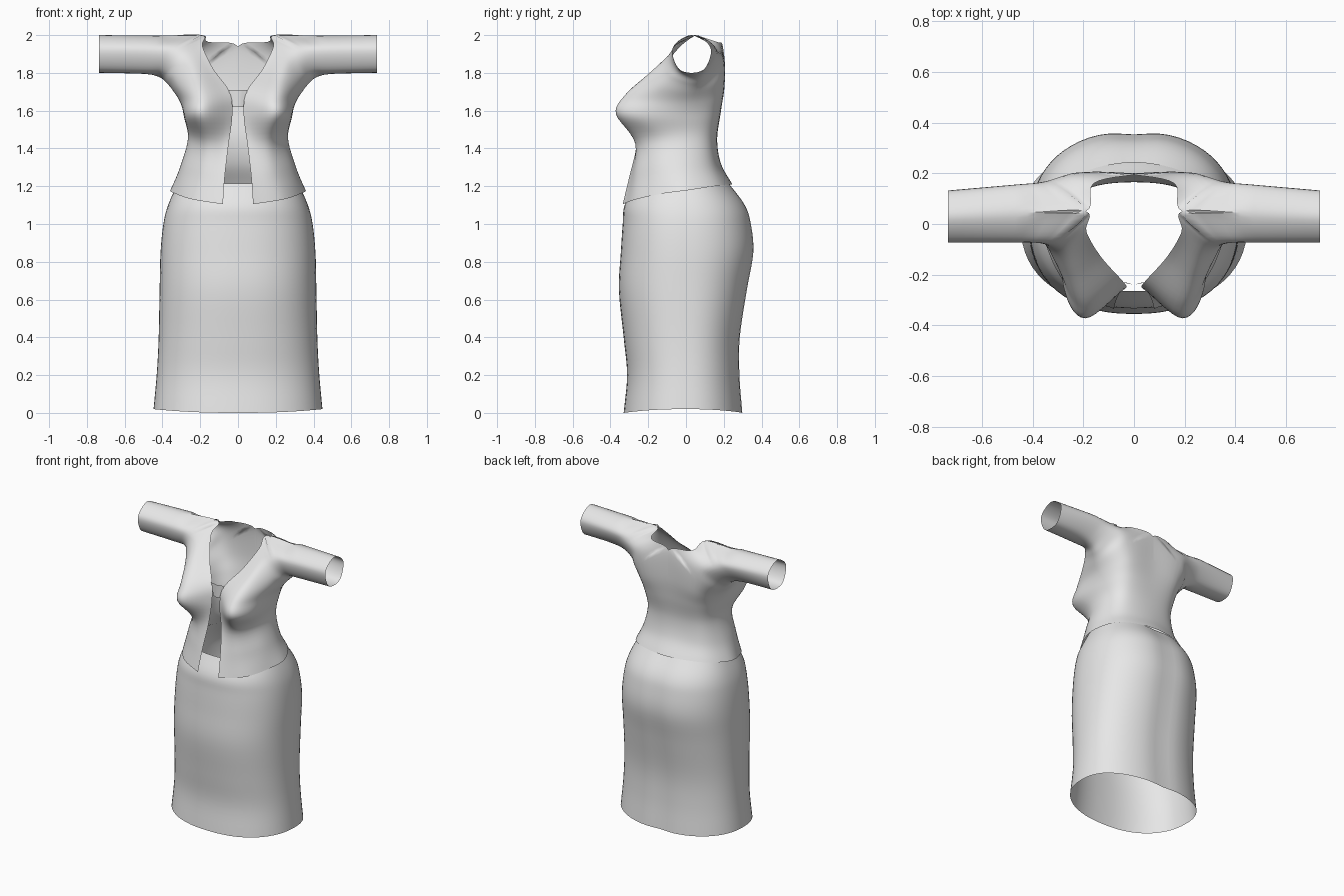
import bpy
import bmesh
import math
from mathutils import Vector

cube = bpy.data.objects.get("Cube")
if cube:
    bpy.data.objects.remove(cube, do_unlink=True)

cloth = bpy.data.materials.new("light_grey_cloth")
cloth.use_nodes = True
cloth.diffuse_color = (0.8, 0.8, 0.8, 1)
cloth.node_tree.nodes["Principled BSDF"].inputs["Base Color"].default_value = (0.8, 0.8, 0.8, 1)


def spline_point(a, b, c, d, t):
    """Smooth curve point between b and c."""
    return 0.5 * (2 * b + (c - a) * t + (2 * a - 5 * b + 4 * c - d) * t ** 2
                  + (3 * b - a - 3 * c + d) * t ** 3)


def smooth_line(points, steps, before=None, after=None):
    """Refine a line of points; the end neighbours set the end tangents."""
    points = [Vector(p) for p in points]
    before = before or 2 * points[0] - points[1]
    after = after or 2 * points[-1] - points[-2]
    padded = [before] + points + [after]
    result = [spline_point(*padded[i:i + 4], s / steps)
              for i in range(len(points) - 1) for s in range(steps)]
    return result + [points[-1]]


def sheet(name, rows, closed=False):
    """Join rows of points into one smooth sheet object."""
    bm = bmesh.new()
    grid = [[bm.verts.new(p) for p in row] for row in rows]
    for low, high in zip(grid, grid[1:]):
        count = len(low)
        for i in range(count if closed else count - 1):
            j = (i + 1) % count
            bm.faces.new((low[i], low[j], high[j], high[i]))
    bmesh.ops.remove_doubles(bm, verts=bm.verts, dist=0.0005)
    bmesh.ops.recalc_face_normals(bm, faces=bm.faces)
    for face in bm.faces:
        face.smooth = True
    mesh = bpy.data.meshes.new(name)
    bm.to_mesh(mesh)
    bm.free()
    mesh.materials.append(cloth)
    obj = bpy.data.objects.new(name, mesh)
    bpy.context.collection.objects.link(obj)
    return obj


# Jacket half: guide lines running from the hem, over the chest, to the cuff
front_edge = [(.08, -.335, 1.105), (.07, -.3, 1.25), (.05, -.26, 1.42), (.03, -.25, 1.58),
              (.045, -.225, 1.7), (.13, -.13, 1.82), (.188, -.03, 1.94), (.19, .05, 2),
              (.42, .045, 1.997), (.735, .03, 2)]
bust_line = [(.24, -.265, 1.13), (.2, -.255, 1.27), (.17, -.26, 1.43), (.19, -.37, 1.58),
             (.2, -.325, 1.68), (.24, -.2, 1.79), (.28, -.11, 1.87), (.33, -.075, 1.92),
             (.45, -.07, 1.93), (.735, -.07, 1.932)]
outer_bust = [(.33, -.13, 1.16), (.29, -.13, 1.3), (.25, -.14, 1.45), (.275, -.25, 1.57),
              (.285, -.2, 1.66), (.32, -.13, 1.73), (.35, -.08, 1.78), (.39, -.04, 1.81),
              (.48, -.03, 1.81), (.735, -.03, 1.815)]
side_line = [(.355, .02, 1.18), (.3, .02, 1.3), (.26, .02, 1.45), (.275, .02, 1.56),
             (.3, .03, 1.64), (.335, .05, 1.7), (.37, .07, 1.745), (.42, .08, 1.785),
             (.52, .09, 1.81), (.735, .09, 1.815)]
back_side = [(.25, .18, 1.205), (.21, .145, 1.31), (.19, .135, 1.45), (.2, .16, 1.58),
             (.22, .185, 1.68), (.25, .195, 1.78), (.28, .19, 1.86), (.36, .165, 1.91),
             (.46, .155, 1.93), (.735, .13, 1.932)]
back_centre = [(0, .245, 1.21), (0, .185, 1.32), (0, .165, 1.45), (0, .185, 1.6),
               (0, .2, 1.75), (0, .195, 1.94), (.16, .16, 1.965), (.19, .05, 2),
               (.42, .045, 1.997), (.735, .03, 2)]

guides = [smooth_line(line, 6) for line in
          (front_edge, bust_line, outer_bust, side_line, back_side, back_centre)]
rows = []
for stations in zip(*guides):
    front, bust, back, centre = stations[0], stations[1], stations[4], stations[5]
    before = after = None
    if (front - centre).length < 0.001:      # closed sleeve ring
        before, after = back, bust
    elif centre.x < 0.01:                    # back runs across the centre
        after = Vector((-back.x, back.y, back.z))
    rows.append(smooth_line(stations, 7, before, after))
jacket = sheet("jacket", rows)
mirror = jacket.modifiers.new("mirror", 'MIRROR')
mirror.merge_threshold = 0.001

# Clasp bridging the two jacket fronts
clasp_rows = []
for z in (1.62, 1.665, 1.71):
    half = 0.034 + max(0, z - 1.64) * 0.22
    clasp_rows.append([(half * s, -.24 + .01 * abs(s), z) for s in (-1, -.5, 0, .5, 1)])
sheet("front_clasp", clasp_rows)

# Skirt profile: (half width, front y, back y) and height
widths = [(0, .447), (.2, .43), (.4, .42), (.65, .415), (.85, .41), (1, .395), (1.1, .37), (1.215, .32)]
fronts = [-.33, -.312, -.33, -.355, -.345, -.335, -.325, -.265]
backs = [.305, .29, .292, .33, .365, .352, .32, .235]
profile = smooth_line([(w, f, z) for (z, w), f in zip(widths, fronts)], 5)
back_profile = smooth_line([(w, b, z) for (z, w), b in zip(widths, backs)], 5)


def skirt_ring(front, back, sides=64):
    ring = []
    width, z = front.x, front.z
    for i in range(sides):
        angle = 2 * math.pi * i / sides
        c, s = math.cos(angle), math.sin(angle)
        x = width * math.copysign(abs(c) ** 0.87, c)
        depth = back.y if s > 0 else -front.y
        y = depth * math.copysign(abs(s) ** 0.87, s)
        if s > 0:                            # soft hollow at the centre back
            y -= 0.012 * math.exp(-(x / 0.08) ** 2)
        lift = 0.02 * c * c * max(0, 1 - z / 0.3)
        ring.append((x, y, z + lift))
    return ring


sheet("skirt", [skirt_ring(f, b) for f, b in zip(profile, back_profile)], closed=True)
